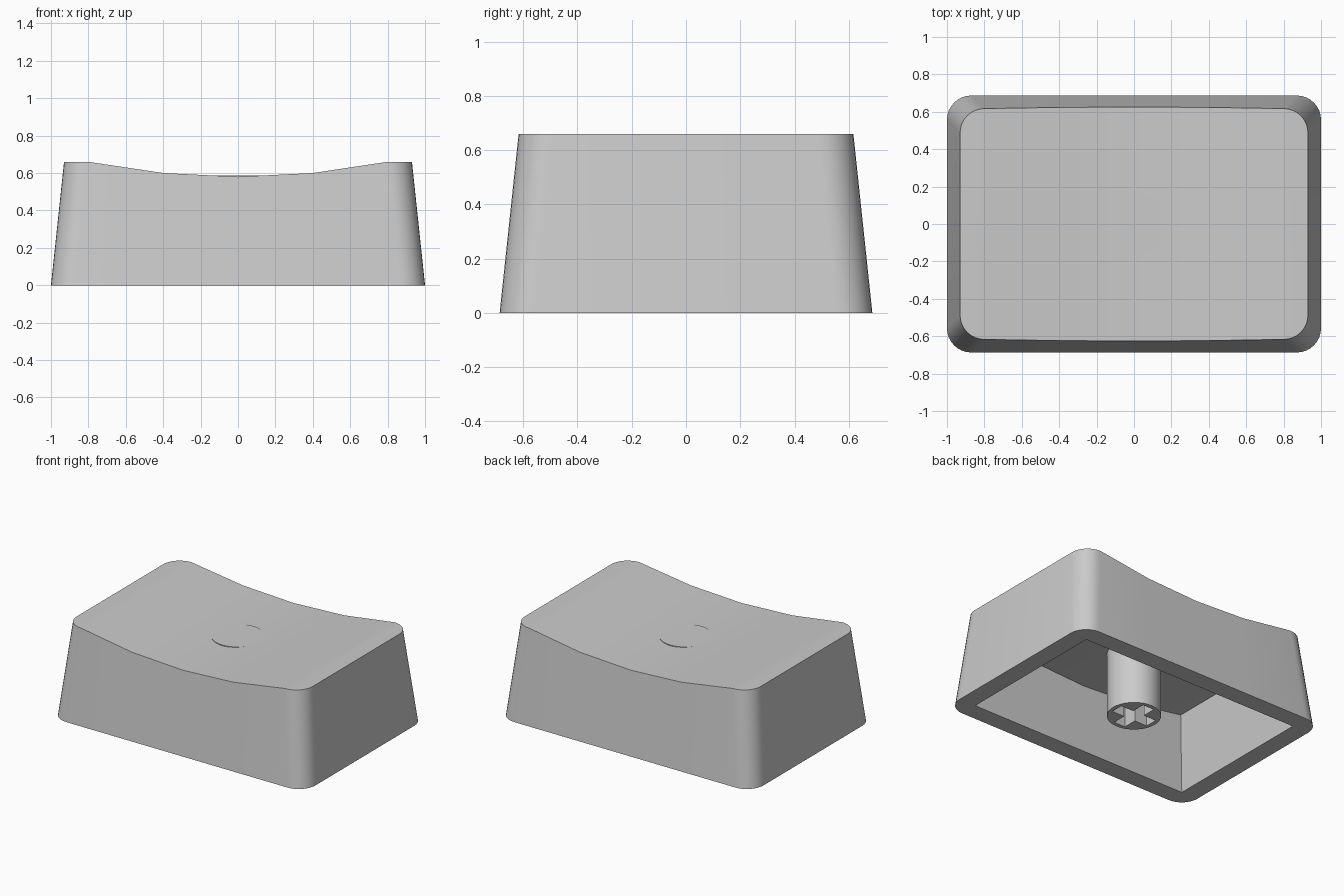
import bpy, bmesh, math

if "Cube" in bpy.data.objects:
    bpy.data.objects.remove(bpy.data.objects["Cube"])

HEIGHT, WALL, DISH = 0.66, 0.13, 0.08
TAPER = 0.106               # inward lean of the walls per unit of height
MIDS = (0.4, 0, -0.4)       # facet lines of the dished top

grey = bpy.data.materials.new("plain_grey")
grey.use_nodes = True
colour = (0.6, 0.6, 0.6, 1)
grey.diffuse_color = colour
grey.node_tree.nodes["Principled BSDF"].inputs["Base Color"].default_value = colour


def make_object(name, bm):
    bmesh.ops.recalc_face_normals(bm, faces=bm.faces)
    mesh = bpy.data.meshes.new(name)
    bm.to_mesh(mesh)
    bm.free()
    obj = bpy.data.objects.new(name, mesh)
    bpy.context.collection.objects.link(obj)
    mesh.materials.append(grey)
    return obj


def smooth(obj):
    bpy.ops.object.select_all(action="DESELECT")
    obj.select_set(True)
    bpy.context.view_layer.objects.active = obj
    bpy.ops.object.shade_smooth_by_angle(angle=math.radians(30))


def dish(x):
    return HEIGHT - DISH * (1 - min(1, (x / 0.8) ** 2))


def ring(bm, radius, top, drop=0):
    """Rounded rectangle; a zero radius gives sharp corners."""
    def point(sx, sy, angle, mid=None):
        z = 0
        if top:
            z = (HEIGHT if mid is None else dish(mid)) - drop
        x = sx * (0.87 - TAPER * z) if mid is None else mid
        y = sy * (0.557 - TAPER * z)
        return bm.verts.new((x + radius * math.cos(angle), y + radius * math.sin(angle), z))

    verts = []
    for quarter, (sx, sy) in enumerate(((1, 1), (-1, 1), (-1, -1), (1, -1))):
        verts += [point(sx, sy, (quarter + i / 8) * math.pi / 2) for i in range(9)]
        if sx == sy:        # long back edge, then long front edge
            verts += [point(sx, sy, sy * math.pi / 2, sy * m) for m in MIDS]
    return verts


def cap(bm, verts):
    """Close a ring with strips running front to back."""
    edge = min(abs(v.co.x) for v in verts if abs(v.co.x) > 0.5)
    lines = [-2, -edge, -0.4, 0, 0.4, edge, 2]
    for a, b in zip(lines, lines[1:]):
        strip = [v for v in verts if a - 1e-4 <= v.co.x <= b + 1e-4]
        if max(v.co.x for v in strip) - min(v.co.x for v in strip) > 0.01:
            bm.faces.new(strip)


# Hollow tapered shell with a dished top
bm = bmesh.new()
rings = [ring(bm, WALL, True), ring(bm, WALL, False),
         ring(bm, 0, False), ring(bm, 0, True, WALL)]
for upper, lower in zip(rings, rings[1:]):
    for i in range(len(upper)):
        j = (i + 1) % len(upper)
        bm.faces.new((upper[i], upper[j], lower[j], lower[i]))
cap(bm, rings[0])
cap(bm, rings[3])
bmesh.ops.remove_doubles(bm, verts=bm.verts, dist=0.0005)
smooth(make_object("cap_shell", bm))

# Round stem, just breaking through the dish
TOP = 0.587
bm = bmesh.new()
bmesh.ops.create_cone(bm, cap_ends=True, segments=48, radius1=0.175, radius2=0.175, depth=TOP)
bmesh.ops.translate(bm, verts=bm.verts, vec=(0, 0, TOP / 2))
stem = make_object("stem", bm)

# Cross-shaped socket cut into the underside of the stem
ARM, HALF = 0.145, 0.045
bm = bmesh.new()
outline = []
for turn in range(4):
    c, s = math.cos(turn * math.pi / 2), math.sin(turn * math.pi / 2)
    for x, y in ((ARM, -HALF), (ARM, HALF), (HALF, HALF)):
        outline.append(bm.verts.new((x * c - y * s, x * s + y * c, -0.1)))
base = bm.faces.new(outline)
walls = bmesh.ops.extrude_face_region(bm, geom=[base])
moved = [g for g in walls["geom"] if isinstance(g, bmesh.types.BMVert)]
bmesh.ops.translate(bm, verts=moved, vec=(0, 0, 0.4))
cutter = make_object("socket_cutter", bm)
cutter.hide_render = True

cut = stem.modifiers.new("socket", "BOOLEAN")
cut.operation, cut.solver, cut.object = "DIFFERENCE", "EXACT", cutter
bpy.ops.object.select_all(action="DESELECT")
bpy.context.view_layer.objects.active = stem
stem.select_set(True)
bpy.ops.object.modifier_apply(modifier=cut.name)
bpy.data.objects.remove(cutter)
smooth(stem)
